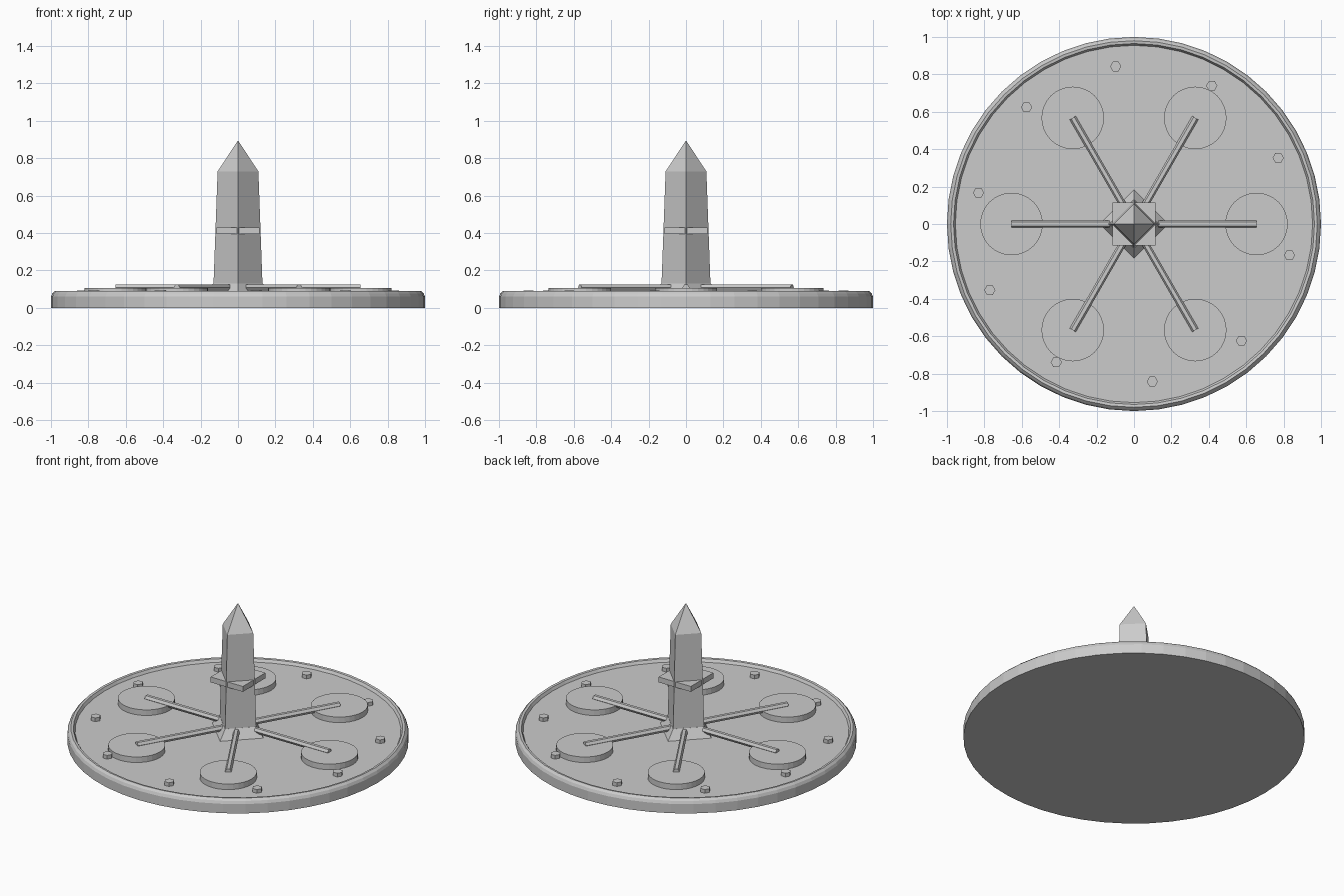
import bpy, math

if "Cube" in bpy.data.objects:
    bpy.data.objects.remove(bpy.data.objects["Cube"], do_unlink=True)

grey = bpy.data.materials.new("plain_grey")
grey.use_nodes = True
grey.diffuse_color = (0.6, 0.6, 0.6, 1)
grey.node_tree.nodes["Principled BSDF"].inputs["Base Color"].default_value = (0.6, 0.6, 0.6, 1)

FLOOR = 0.07


def lathe(name, profile, sides, turn=0.0, place=(0, 0, 0)):
    """Closed solid from (radius, height) rings; a zero radius makes a point."""
    verts, rings, faces = [], [], []
    for r, z in profile:
        count = sides if r else 1
        rings.append([len(verts) + i for i in range(count)])
        for i in range(count):
            a = turn + math.tau * i / sides
            verts.append((r * math.cos(a), r * math.sin(a), z))
    for low, high in zip(rings, rings[1:]):
        for i in range(sides):
            j = (i + 1) % sides
            if len(high) == 1:
                faces.append((low[i], low[j], high[0]))
            else:
                faces.append((low[i], low[j], high[j], high[i]))
    faces.append(tuple(reversed(rings[0])))
    if len(rings[-1]) > 1:
        faces.append(tuple(rings[-1]))
    mesh = bpy.data.meshes.new(name)
    mesh.from_pydata(verts, [], faces)
    mesh.materials.append(grey)
    obj = bpy.data.objects.new(name, mesh)
    obj.location = place
    bpy.context.collection.objects.link(obj)
    return obj


def polar(radius, angle, z):
    return (radius * math.cos(angle), radius * math.sin(angle), z)


# Round base with a raised, chamfered rim
lathe("base", [(1, 0), (1, 0.06), (0.993, 0.077), (0.98, 0.09),
               (0.965, 0.088), (0.955, FLOOR)], 48)

# Central spire: flared foot, tapered shaft and pointed tip
lathe("spire_foot", [(0.183, FLOOR), (0.132, 0.13)], 4)
lathe("spire", [(0.133, FLOOR), (0.109, 0.73), (0, 0.895)], 4)

# Square collar turned across the shaft
lathe("spire_collar", [(0.163, 0.395), (0.163, 0.43)], 4, math.pi / 4)

# Six round pads, each joined to the spire by a hexagonal rod
for i in range(6):
    angle = math.tau * i / 6
    lathe(f"pad_{i + 1}", [(0.167, FLOOR), (0.167, 0.106)], 32,
          place=polar(0.655, angle, 0))
    rod = lathe(f"rod_{i + 1}", [(0.019, 0.05), (0.019, 0.655)], 6, math.pi / 6,
                (0, 0, 0.108))
    rod.rotation_euler = (0, math.pi / 2, angle)

# Ring of ten hexagonal bolts
for i in range(10):
    angle = 0.43 + math.tau * i / 10
    lathe(f"bolt_{i + 1}", [(0.03, FLOOR), (0.03, 0.094)], 6,
          place=polar(0.848, angle, 0))
